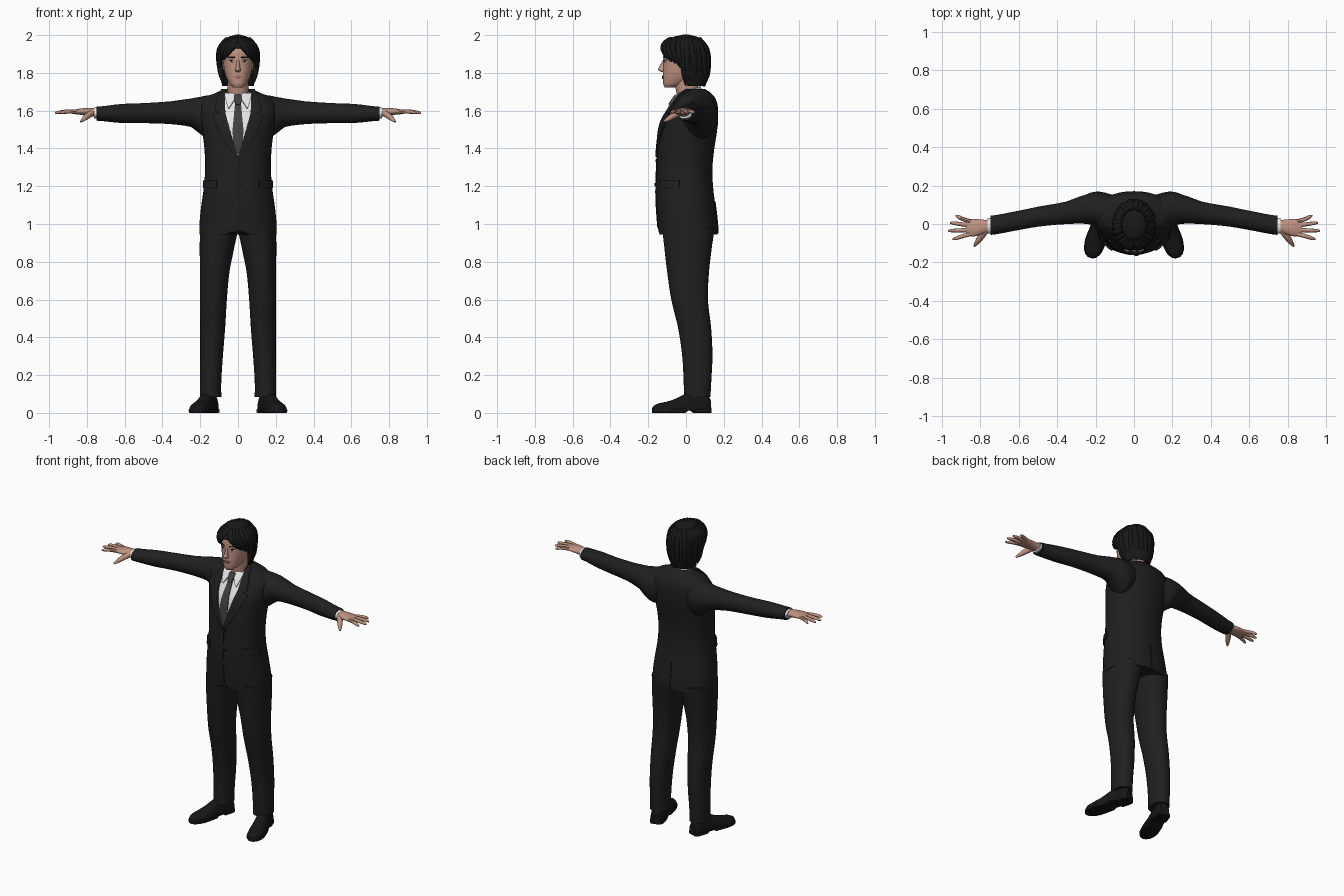
import bpy, bmesh, math, random
from mathutils import Vector, Matrix

random.seed(4)
if "Cube" in bpy.data.objects:
    bpy.data.objects.remove(bpy.data.objects["Cube"])
X, Y, Z = Vector((1, 0, 0)), Vector((0, 1, 0)), Vector((0, 0, 1))


def material(name, r, g, b):
    m = bpy.data.materials.new(name)
    m.use_nodes = True
    m.diffuse_color = (r, g, b, 1)
    m.node_tree.nodes["Principled BSDF"].inputs["Base Color"].default_value = (r, g, b, 1)
    return m


SUIT = material("charcoal suit", .014, .014, .014)
HAIR = material("black hair", .009, .009, .010)
BLACK = material("black leather", .008, .008, .008)
SHIRT = material("white shirt", .78, .78, .78)
TIE = material("grey tie", .05, .05, .053)
SKIN = material("skin", .52, .29, .22)
LIPS = material("lips", .36, .15, .12)
IRIS = material("dark iris", .02, .015, .012)


def finish(ob, mat, thick=0):
    if not ob.data.materials:
        ob.data.materials.append(mat)
    bpy.ops.object.select_all(action='DESELECT')
    ob.select_set(True)
    bpy.context.view_layer.objects.active = ob
    if thick:
        mod = ob.modifiers.new("thickness", 'SOLIDIFY')
        mod.thickness, mod.offset = thick, 0
    if thick or ob.type == 'CURVE':
        bpy.ops.object.convert(target='MESH')
    bpy.ops.object.shade_smooth_by_angle(angle=math.radians(45))
    return ob


def grid(name, rows, mat, closed=True, cap=True, thick=0, drop=None):
    """Skin a list of equally long point rows; closed rows become a tube."""
    bm = bmesh.new()
    vs = [[bm.verts.new(p) for p in row] for row in rows]
    n = len(rows[0])
    for a, b in zip(vs, vs[1:]):
        for i in range(n if closed else n - 1):
            j = (i + 1) % n
            bm.faces.new((a[i], a[j], b[j], b[i]))
    if closed and cap:
        bm.faces.new(vs[0])
        bm.faces.new(vs[-1])
    if drop:
        bmesh.ops.delete(bm, geom=[f for f in bm.faces if drop(f.calc_center_median())], context='FACES')
    bmesh.ops.recalc_face_normals(bm, faces=bm.faces)
    me = bpy.data.meshes.new(name)
    bm.to_mesh(me)
    bm.free()
    ob = bpy.data.objects.new(name, me)
    bpy.context.collection.objects.link(ob)
    return finish(ob, mat, thick)


def sample(table, key):
    """Smooth interpolation of a table sorted by its first column."""
    i = max([k for k in range(len(table) - 1) if table[k][0] <= key] or [0])
    p = [table[min(max(i + d, 0), len(table) - 1)] for d in (-1, 0, 1, 2)]
    t = (key - p[1][0]) / (p[2][0] - p[1][0])
    return [b + .5 * t * (c - a + t * (2*a - 5*b + 4*c - d + t * (3*(b - c) + d - a)))
            for a, b, c, d in list(zip(*p))[1:]]


def keys(table, k=4):
    ks = [r[0] for r in table]
    return [a + (b - a) * i / k for a, b in zip(ks, ks[1:]) for i in range(k)] + ks[-1:]


def ring(c, a, b, ra, rb, p=2., n=48):
    se = lambda v: math.copysign(abs(v) ** (2 / p), v)
    return [Vector(c) + a * ra * se(math.cos(t)) + b * rb * se(math.sin(t))
            for t in (2 * math.pi * i / n for i in range(n))]


def level(table, z, p, s=1):
    cx, rx, yf, yb = sample(table, z)
    return ring((s * cx, (yf + yb) / 2, z), X, Y, rx, (yb - yf) / 2, p)


def stack(name, table, mat, p=2.2, s=1, **kw):
    return grid(name, [level(table, z, p, s) for z in keys(table)], mat, **kw)


def patch(name, table, rows, mat, thick, p=2.2, s=1, side=-1):
    """Plate lying on a stacked body; rows hold height, inner x and outer x."""
    pts = []
    lin = [[u + (v - u) * i / 4 for u, v in zip(a, b)] for a, b in zip(rows, rows[1:]) for i in range(4)]
    for z, x0, x1 in lin + [rows[-1]]:
        cx, rx, yf, yb = sample(table, z)
        xs = [x0 + (x1 - x0) * i / 8 for i in range(9)]
        pts.append([(s * x, (yf + yb) / 2 + side * (yb - yf) / 2 *
                     (1 - min(abs(x / rx), .99) ** p) ** (1 / p), z) for x in xs])
    return grid(name, pts, mat, closed=False, thick=thick)


def oval(name, table, cx, cz, rx, rz, mat, thick, s=1):
    arc = [math.pi * (i + .25) / 8.5 for i in range(9)]
    rows = [(cz - rz * math.cos(t), cx - rx * math.sin(t), cx + rx * math.sin(t)) for t in arc]
    return patch(name, table, rows, mat, thick, s=s)


def tube(name, pts, radii, mat):
    cu = bpy.data.curves.new(name, 'CURVE')
    cu.dimensions, cu.bevel_depth, cu.bevel_resolution, cu.use_fill_caps = '3D', 1, 2, True
    sp = cu.splines.new('NURBS')
    sp.points.add(len(pts) - 1)
    for q, p, r in zip(sp.points, pts, radii):
        q.co, q.radius = (*p, 1), r
    sp.order_u, sp.use_endpoint_u, sp.resolution_u = 3, True, 4
    ob = bpy.data.objects.new(name, cu)
    bpy.context.collection.objects.link(ob)
    return finish(ob, mat)


# Body tables: height, centre x, half width, front y, back y
JACKET = [(.945, 0, .205, -.145, .168), (1., 0, .204, -.15, .166), (1.1, 0, .194, -.157, .155),
          (1.2, 0, .18, -.159, .143), (1.3, 0, .174, -.155, .14), (1.4, 0, .178, -.15, .15),
          (1.5, 0, .19, -.14, .165), (1.55, 0, .198, -.125, .17), (1.6, 0, .205, -.095, .17),
          (1.64, 0, .2, -.07, .165), (1.675, 0, .165, -.045, .15), (1.7, 0, .105, -.02, .125),
          (1.715, 0, .075, 0, .1)]
LEG = [(.085, .145, .057, -.01, .13), (.15, .145, .056, -.012, .133), (.3, .14, .06, -.02, .14),
       (.45, .134, .066, -.042, .133), (.6, .13, .071, -.078, .116), (.75, .123, .078, -.1, .122),
       (.88, .111, .092, -.115, .137), (.98, .1, .1, -.125, .15)]
HEAD = [(1.722, 0, .025, -.112, -.06), (1.738, 0, .043, -.12, -.01), (1.77, 0, .06, -.122, .04),
        (1.8, 0, .07, -.122, .07), (1.84, 0, .077, -.12, .09), (1.88, 0, .08, -.12, .1),
        (1.92, 0, .08, -.115, .1), (1.96, 0, .062, -.085, .075), (1.985, 0, .025, -.04, .03)]
CAP = [(1.73, 0, .08, -.08, .1), (1.78, 0, .095, -.11, .118), (1.85, 0, .104, -.128, .122),
       (1.9, 0, .107, -.136, .12), (1.94, 0, .1, -.13, .11), (1.97, 0, .078, -.1, .088),
       (1.99, 0, .045, -.06, .055), (2., 0, .01, -.015, .015)]
NECK = [(1.64, 0, .058, -.045, .07), (1.7, 0, .055, -.052, .065), (1.79, 0, .056, -.07, .07)]
NOSE = [(1.805, 0, .011, -.132, -.1), (1.815, 0, .015, -.147, -.1), (1.83, 0, .011, -.143, -.1),
        (1.872, 0, .007, -.12, -.1)]
ARM = [(.1, .06, 1.575, .09, .11), (.16, .07, 1.566, .095, .115), (.2, .078, 1.575, .09, .098),
       (.25, .077, 1.589, .076, .075), (.36, .057, 1.589, .058, .06), (.5, .038, 1.587, .052, .053),
       (.62, .015, 1.585, .05, .05), (.748, -.007, 1.584, .05, .037)]
PALM = [(.74, -.008, 1.59, .03, .023), (.78, -.014, 1.593, .036, .022),
        (.83, -.019, 1.595, .045, .017), (.875, -.019, 1.593, .042, .011)]
# Shoe: distance from heel, half width, height
SHOE = [(0, .03, .06), (.02, .04, .085), (.08, .042, .095), (.13, .043, .085), (.18, .047, .06),
        (.23, .05, .043), (.28, .042, .033), (.305, .026, .022), (.315, .01, .012)]

# Jacket body with the front hem rounding away from the opening
jacket = stack("jacket_body", JACKET, SUIT)
for v in jacket.data.vertices:
    if v.co.y < 0 and v.co.z < .95:
        v.co.z += .03 * max(0, 1 - abs(v.co.x) / .06)
patch("front_opening", JACKET, [(.98, 0, .005), (1.36, 0, .005)], BLACK, .008)
patch("back_vent", JACKET, [(.95, -.003, .003), (1.12, -.003, .003)], BLACK, .008, side=1)
for z in (1.335, 1.21):
    oval("button", JACKET, .014, z, .008, .008, BLACK, .014)

# Shirt front and tie
patch("shirt_front", JACKET, [(1.36, -.003, .003), (1.5, -.046, .046), (1.6, -.07, .07),
                              (1.69, -.068, .068)], SHIRT, .009)
patch("tie_blade", JACKET, [(1.37, -.012, .012), (1.43, -.026, .026), (1.5, -.028, .028),
                            (1.64, -.015, .015)], TIE, .018)
patch("tie_knot", JACKET, [(1.625, -.013, .013), (1.665, -.022, .022), (1.675, -.02, .02)], TIE, .034)
grid("shirt_collar", [[p + Z * .35 * p.y for p in ring((0, .01, z), X, Y, rx, ry)]
                      for z, rx, ry in ((1.66, .071, .076), (1.702, .063, .065))],
     SHIRT, cap=False, thick=.006)

# Head, face and neck
stack("neck", NECK, SKIN)
stack("head", HEAD, SKIN)
stack("nose", NOSE, SKIN, p=2)
oval("upper_lip", HEAD, 0, 1.781, .024, .004, LIPS, .008)
oval("lower_lip", HEAD, 0, 1.773, .019, .005, LIPS, .009)

for s, word in ((1, "left"), (-1, "right")):
    # Lapel, collar wing and pocket flap
    patch(word + "_lapel", JACKET, [(1.355, -.002, .01), (1.42, .019, .06), (1.5, .043, .105),
          (1.575, .063, .132), (1.585, .065, .1), (1.6, .067, .122), (1.66, .068, .11),
          (1.705, .062, .085)], SUIT, .02, s=s)
    patch(word + "_collar_wing", JACKET, [(1.61, .046, .052), (1.65, .02, .064), (1.685, .012, .068)],
          SHIRT, .026, s=s)
    patch(word + "_pocket_flap", JACKET, [(1.19, .11, .179), (1.232, .11, .176)], SUIT, .016, s=s)

    # Sleeve, shirt cuff and hand
    across = lambda x, tab: ring((s * x, *sample(tab, x)[:2]), Y, Z, *sample(tab, x)[2:], n=32)
    grid(word + "_sleeve", [across(x, ARM) for x in keys(ARM)], SUIT)
    grid(word + "_cuff", [ring((s * x, -.009, 1.587), Y, Z, .04, .029, n=32) for x in (.73, .762)], SHIRT)
    grid(word + "_palm", [across(x, PALM) for x in keys(PALM)], SKIN)
    for base, tip, end in ((.013, .042, .928), (-.008, .006, .958), (-.031, -.035, .968), (-.052, -.078, .945)):
        tube(word + "_finger", [(s * .85, base, 1.595), (s * .9, (base + tip) / 2, 1.597),
                                (s * (end - .01), tip, 1.59), (s * end, tip, 1.588)],
             (.011, .011, .009, .004), SKIN)
    tube(word + "_thumb", [(s * .77, -.03, 1.59), (s * .795, -.065, 1.575), (s * .82, -.1, 1.552),
                           (s * .832, -.116, 1.542)], (.018, .018, .012, .005), SKIN)

    # Trouser leg and shoe, toes turned out
    stack(word + "_trouser_leg", LEG, SUIT, s=s)
    turn = Matrix.Translation((s * .135, .125, 0)) @ Matrix.Rotation(s * math.radians(17), 4, 'Z')
    upper, sole = [], []
    for d in keys(SHOE, 3):
        w, h = sample(SHOE, d)
        upper.append([turn @ Vector((p.x, p.y, max(p.z, .015)))
                      for p in ring((0, -d, .018), X, Z, w, h, 2.3, 32)])
        low = .012 if .085 < d < .14 else 0
        sole.append([turn @ p for p in ring((0, -d, (low + .022) / 2), X, Z, w + .004, (.022 - low) / 2, 8, 32)])
    grid(word + "_shoe_upper", upper, BLACK)
    grid(word + "_shoe_sole", sole, BLACK)
    for i in range(3):
        lace = [turn @ Vector((x, -.125 - .02 * i, z - .013 * i)) for x, z in ((-.022, .09), (0, .105), (.022, .09))]
        tube(word + "_lace", lace, (.004,) * 3, BLACK)

    # Eye, brow and ear
    oval(word + "_eye_white", HEAD, .034, 1.862, .014, .006, SHIRT, .005, s)
    oval(word + "_iris", HEAD, .034, 1.862, .006, .006, IRIS, .007, s)
    patch(word + "_eyelid", HEAD, [(1.866, .02, .05), (1.87, .024, .047)], IRIS, .008, s=s)
    patch(word + "_brow", HEAD, [(1.88, .015, .054), (1.887, .02, .052)], HAIR, .008, s=s)
    grid(word + "_ear", [ring((s * (.08 + .006 * k), .005 + .004 * k, 1.838), Y, Z, r, r * 1.7, n=20)
                         for k, r in ((-1, .012), (0, .016), (1, .018), (2, .013))], SKIN)

# Hair shell, open over the face
stack("hair_cap", CAP, HAIR, p=2, thick=.006,
      drop=lambda c: (c.z < 1.9 and c.y < .015) or (c.z < 1.93 and c.y < -.06))


def lock(t0, t1, bottom, r):
    """Tapered strand running down the hair shell from angle t0 to t1."""
    pts = []
    for i in range(7):
        u = i / 6
        z = 1.98 + (bottom - 1.98) * u
        cx, rx, yf, yb = sample(CAP, z)
        t = t0 + (t1 - t0) * u
        pts.append((.95 * rx * math.cos(t), (yf + yb) / 2 + .95 * (yb - yf) / 2 * math.sin(t), z))
    tube("hair_lock", pts, [r * k for k in (.8, 1, 1.1, 1.1, 1, .8, .2)], HAIR)


# Back and side locks
for i in range(19):
    t = -.05 + (math.pi + .1) * i / 18
    lock(t, t + random.uniform(-.15, .15), 1.73 + random.uniform(0, .03), random.uniform(.013, .018))

# Parted fringe sweeping to both temples
for t0, t1, bottom in ((-1.5, -1.05, 1.9), (-1.4, -.85, 1.875), (-1.2, -.65, 1.86),
                       (-.95, -.45, 1.85), (-.65, -.25, 1.83), (-.35, -.1, 1.8)):
    lock(t0, t1, bottom, .016)
    lock(math.pi - t0, math.pi - t1 + .08, bottom + .01, .016)
